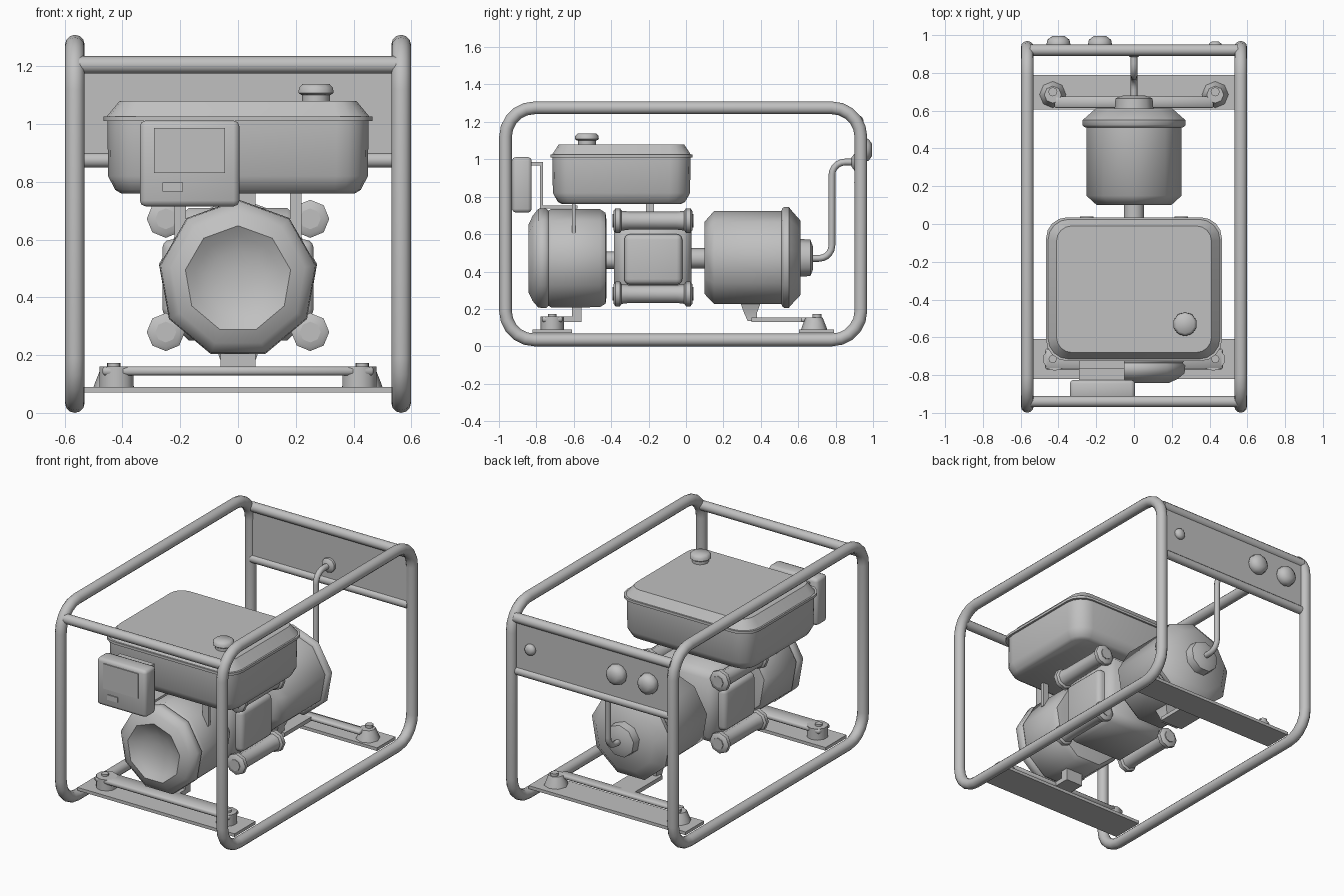
import bpy, bmesh, math
from mathutils import Vector

cube = bpy.data.objects.get("Cube")
if cube:
    bpy.data.objects.remove(cube, do_unlink=True)

grey = bpy.data.materials.new("plain grey")
grey.use_nodes = True
grey.diffuse_color = (0.53, 0.53, 0.53, 1)
grey.node_tree.nodes["Principled BSDF"].inputs["Base Color"].default_value = (0.53, 0.53, 0.53, 1)


def finish(name, bm, angle=50):
    bmesh.ops.recalc_face_normals(bm, faces=bm.faces)
    mesh = bpy.data.meshes.new(name)
    bm.to_mesh(mesh)
    bm.free()
    ob = bpy.data.objects.new(name, mesh)
    bpy.context.collection.objects.link(ob)
    mesh.materials.append(grey)
    bpy.ops.object.select_all(action='DESELECT')
    ob.select_set(True)
    bpy.context.view_layer.objects.active = ob
    bpy.ops.object.shade_smooth_by_angle(angle=math.radians(angle))
    return ob


def loft(name, rings, cap=True, closed=False, angle=50):
    """Skin a list of rings that all have the same number of points."""
    bm = bmesh.new()
    vs = [[bm.verts.new(p) for p in ring] for ring in rings]
    n = len(vs[0])
    pairs = list(zip(vs, vs[1:])) + ([(vs[-1], vs[0])] if closed else [])
    for a, b in pairs:
        for i in range(n):
            j = (i + 1) % n
            bm.faces.new((a[i], a[j], b[j], b[i]))
    if cap and not closed:
        bm.faces.new(vs[0])
        bm.faces.new(vs[-1])
    return finish(name, bm, angle)


def lathe(name, profile, centre, sides, axis='Y', angle=50):
    """Turn (distance along axis, radius) pairs about an axis."""
    rings = []
    for d, r in profile:
        ring = []
        for k in range(sides):
            t = 2 * math.pi * k / sides
            u, v = r * math.sin(t), r * math.cos(t)
            ring.append((centre[0] + u, d, centre[1] + v) if axis == 'Y'
                        else (centre[0] + u, centre[1] + v, d))
        rings.append(ring)
    return loft(name, rings, angle=angle)


def box(name, x, y, z, bevel=0.0, segments=1):
    bm = bmesh.new()
    bmesh.ops.create_cube(bm, size=1)
    for v in bm.verts:
        v.co = [r[0] + (c + 0.5) * (r[1] - r[0]) for r, c in zip((x, y, z), v.co)]
    if bevel:
        bmesh.ops.bevel(bm, geom=bm.edges[:], offset=bevel, segments=segments,
                        profile=0.5, affect='EDGES')
    return finish(name, bm)


def rounded(pts, radius, closed, steps=5):
    """Round the corners of a polyline with arcs."""
    pts = [Vector(p) for p in pts]
    out = []
    for i, p in enumerate(pts):
        if not closed and i in (0, len(pts) - 1):
            out.append(p)
            continue
        a = (pts[i - 1] - p).normalized()
        b = (pts[(i + 1) % len(pts)] - p).normalized()
        c = p + (a + b) * radius
        for k in range(steps + 1):
            t = math.pi / 2 * k / steps
            out.append(c - b * radius * math.cos(t) - a * radius * math.sin(t))
    return out


def tube(name, path, radius, closed=False, sides=12):
    """Sweep a circle along a path lying in a plane of constant x."""
    side = Vector((1, 0, 0))
    n = len(path)
    rings = []
    for i, p in enumerate(path):
        before = path[i - 1] if closed or i else p
        after = path[(i + 1) % n] if closed or i < n - 1 else p
        up = (after - before).normalized().cross(side)
        rings.append([p + radius * (side * math.cos(t) + up * math.sin(t))
                      for t in (2 * math.pi * k / sides for k in range(sides))])
    return loft(name, rings, closed=closed)


def cross_bar(name, y, z, radius):
    ob = lathe(name, [(-0.55, radius), (0.55, radius)], (0, 0), 12)
    ob.rotation_euler.z = math.pi / 2
    ob.location = (0, y, z)


# Tubular frame
for side, sx in (("left", 1), ("right", -1)):
    corners = [(sx * 0.565, y, z) for y, z in
               ((-0.965, 0.034), (0.935, 0.034), (0.935, 1.275), (-0.965, 1.275))]
    tube(side + "_frame_loop", rounded(corners, 0.155, True), 0.034, True)
cross_bar("front_cross_bar", -0.94, 1.205, 0.03)
cross_bar("rear_cross_bar", 0.92, 1.205, 0.03)
cross_bar("rear_lower_bar", 0.925, 0.875, 0.026)

# Rear panel with sockets
box("rear_panel", (-0.55, 0.55), (0.915, 0.935), (0.87, 1.19))
for x, z, r in ((-0.40, 1.05, 0.065), (-0.18, 1.05, 0.065), (0.43, 1.04, 0.036)):
    lathe("panel_socket", [(0.93, r * 0.9), (0.945, r), (0.93 + r * 0.7, r * 0.9),
                           (0.93 + r, r * 0.5)], (x, z), 12)

# Cable from the alternator to the panel
lathe("cable_grommet", [(0.92, 0.045), (0.90, 0.045), (0.885, 0.025)], (0, 0.985), 10)
tube("cable", rounded([(0, 0.66, 0.47), (0, 0.78, 0.47), (0, 0.78, 0.985), (0, 0.92, 0.985)],
                      0.07, False), 0.018, sides=8)

# Base plates and engine mounts
box("front_base_plate", (-0.55, 0.55), (-0.82, -0.61), (0.07, 0.09))
box("rear_base_plate", (-0.55, 0.55), (0.605, 0.79), (0.07, 0.09))
box("front_mount_bar", (-0.47, 0.47), (-0.77, -0.66), (0.13, 0.16), 0.008)
box("front_mount_arm", (-0.06, 0.06), (-0.67, -0.56), (0.13, 0.16))
box("front_mount_post", (-0.06, 0.06), (-0.61, -0.56), (0.14, 0.23))
box("rear_mount_bar", (-0.42, 0.42), (0.615, 0.675), (0.13, 0.155), 0.006)
box("rear_mount_arm", (-0.08, 0.08), (0.35, 0.64), (0.13, 0.155))
loft("rear_mount_post", [[(x, y, z) for x, y in ((-w, a), (w, a), (w, b), (-w, b))]
                         for z, a, b, w in ((0.135, 0.33, 0.38, 0.06), (0.18, 0.31, 0.38, 0.06),
                                            (0.235, 0.29, 0.40, 0.08))])
for sx in (-1, 1):
    lathe("front_mount_foot", [(0.09, 0.062), (0.16, 0.062)], (sx * 0.42, -0.715), 10, 'Z')
    lathe("front_mount_bolt", [(0.16, 0.022), (0.172, 0.022)], (sx * 0.43, -0.715), 8, 'Z')
    lathe("rear_mount_foot", [(0.09, 0.07), (0.105, 0.065), (0.155, 0.045)],
          (sx * 0.43, 0.685), 8, 'Z')
    lathe("rear_mount_bolt", [(0.15, 0.024), (0.172, 0.024)], (sx * 0.43, 0.70), 8, 'Z')

# Fan housing with a dished intake
lathe("fan_housing", [(-0.425, 0.21), (-0.43, 0.25), (-0.46, 0.27), (-0.72, 0.272),
                      (-0.735, 0.262), (-0.75, 0.276), (-0.79, 0.272), (-0.82, 0.235),
                      (-0.843, 0.185), (-0.82, 0.15), (-0.80, 0.10), (-0.79, 0.04)],
      (0, 0.463), 9)
lathe("front_shaft", [(-0.44, 0.046), (-0.37, 0.046)], (0, 0.46), 10)

# Engine block with four corner cylinders
box("engine_core", (-0.215, 0.215), (-0.385, 0.03), (0.25, 0.71), 0.045)
box("engine_side_covers", (-0.262, 0.262), (-0.33, -0.02), (0.33, 0.60), 0.03, 3)
for sx in (-1, 1):
    for z in (0.28, 0.672):
        lathe("corner_cylinder", [(-0.36, 0.055), (-0.30, 0.048), (-0.05, 0.048), (0.01, 0.055)],
              (sx * 0.25, z), 8)
        for y in (-0.365, 0.012):
            lathe("cylinder_cap", [(y - 0.022, 0.052), (y - 0.012, 0.066), (y + 0.012, 0.066),
                                   (y + 0.022, 0.052)], (sx * 0.25, z), 8)
            end = y - 0.027 if y < 0 else y + 0.027
            lathe("cylinder_bolt", [(y, 0.036), (end, 0.036)], (sx * 0.25, z), 8)
box("carburettor_neck", (-0.06, 0.06), (-0.215, -0.17), (0.69, 0.78))

# Alternator
lathe("rear_shaft", [(0.02, 0.055), (0.12, 0.055)], (0, 0.47), 10)
lathe("alternator", [(0.10, 0.20), (0.15, 0.256), (0.51, 0.256), (0.515, 0.27), (0.525, 0.278),
                     (0.55, 0.278), (0.562, 0.262), (0.612, 0.205)], (0, 0.467), 9)
lathe("alternator_end_cap", [(0.60, 0.105), (0.665, 0.10), (0.68, 0.06)], (0, 0.47), 9)

# Fuel tank: rounded rectangles stacked in height
rings = []
for z, hx, hy, r in ((0.76, 0.405, 0.315, 0.07), (0.772, 0.425, 0.34, 0.09),
                     (0.82, 0.45, 0.367, 0.11), (1.01, 0.452, 0.369, 0.11),
                     (1.01, 0.465, 0.38, 0.11), (1.026, 0.465, 0.38, 0.11),
                     (1.026, 0.455, 0.37, 0.11), (1.08, 0.41, 0.335, 0.08)):
    rect = [(-hx, -0.345 - hy, z), (hx, -0.345 - hy, z), (hx, -0.345 + hy, z), (-hx, -0.345 + hy, z)]
    rings.append(rounded(rect, r, True, 4))
loft("fuel_tank", rings)
lathe("filler_neck", [(1.075, 0.048), (1.115, 0.048)], (0.27, -0.53), 12, 'Z')
lathe("filler_cap", [(1.10, 0.052), (1.108, 0.064), (1.125, 0.062), (1.138, 0.05)],
      (0.27, -0.53), 10, 'Z')
for x in (-0.2, 0.2):
    box("tank_support", (x - 0.02, x + 0.02), (-0.61, -0.59), (0.60, 0.78))

# Control box with framed display and bracket
box("control_box", (-0.34, 0.005), (-0.93, -0.825), (0.715, 1.012), 0.02, 2)
box("display_plate", (-0.29, -0.045), (-0.936, -0.928), (0.83, 0.987))
box("button_plate", (-0.262, -0.19), (-0.936, -0.928), (0.766, 0.798))
box("bracket_top", (-0.29, -0.05), (-0.83, -0.765), (0.968, 0.986))
box("bracket_back", (-0.29, -0.05), (-0.78, -0.765), (0.74, 0.986))
box("bracket_foot", (-0.29, -0.05), (-0.78, -0.58), (0.738, 0.752))
